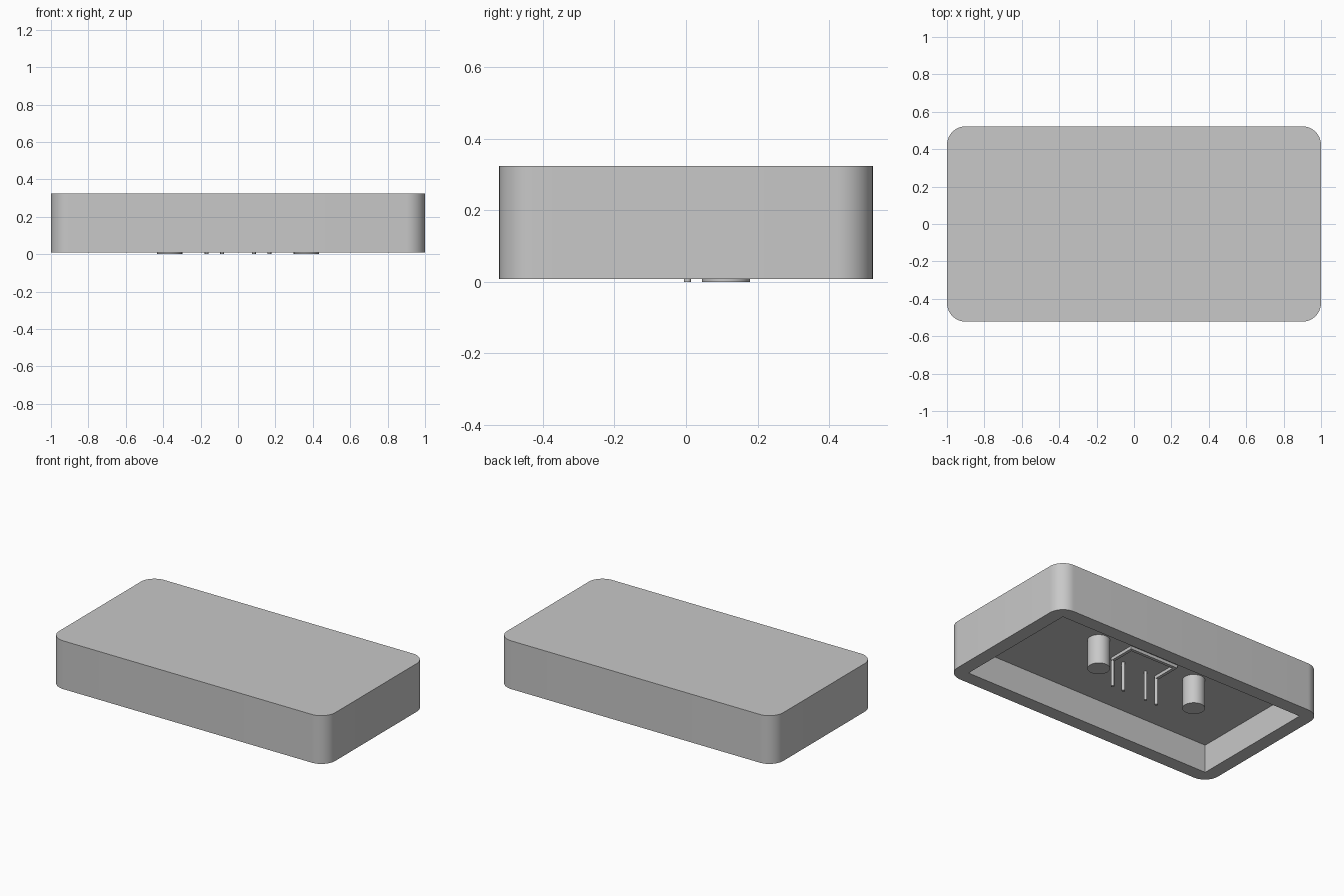
import bpy, bmesh, math

if "Cube" in bpy.data.objects:
    bpy.data.objects.remove(bpy.data.objects["Cube"], do_unlink=True)

grey = bpy.data.materials.new("plain grey")
grey.use_nodes = True
COLOUR = (0.58, 0.58, 0.58, 1)
grey.diffuse_color = COLOUR
grey.node_tree.nodes["Principled BSDF"].inputs["Base Color"].default_value = COLOUR

RIM, TOP, CEILING = 0.008, 0.324, 0.192   # heights of rim, lid and cavity ceiling
HALF_X, HALF_Y, WALL = 1.0, 0.522, 0.09
OVERLAP = 0.01                            # how far parts sink into the ceiling


def box(name, x, y, z, radius=0):
    """Box between (low, high) pairs, with optional rounded upright edges."""
    bm = bmesh.new()
    bmesh.ops.create_cube(bm, size=1)
    for v in bm.verts:
        v.co = [lo + (c + 0.5) * (hi - lo) for c, (lo, hi) in zip(v.co, (x, y, z))]
    if radius:
        upright = [e for e in bm.edges
                   if abs(e.verts[0].co.z - e.verts[1].co.z) > 0.01]
        bmesh.ops.bevel(bm, geom=upright, offset=radius, segments=12,
                        profile=0.5, affect='EDGES')
    mesh = bpy.data.meshes.new(name)
    bm.to_mesh(mesh)
    bm.free()
    mesh.materials.append(grey)
    ob = bpy.data.objects.new(name, mesh)
    bpy.context.collection.objects.link(ob)
    return ob


def smooth(ob):
    bpy.ops.object.select_all(action='DESELECT')
    ob.select_set(True)
    bpy.context.view_layer.objects.active = ob
    bpy.ops.object.shade_smooth_by_angle(angle=math.radians(30))


def post(name, x, y, radius, sides):
    """Round post hanging from the cavity ceiling to the ground."""
    height = CEILING + OVERLAP
    bpy.ops.mesh.primitive_cylinder_add(vertices=sides, radius=radius, depth=height,
                                        location=(x, y, height / 2))
    ob = bpy.context.object
    ob.name = name
    ob.data.materials.append(grey)
    smooth(ob)


# Rounded case, hollowed from below
case = box("case", (-HALF_X, HALF_X), (-HALF_Y, HALF_Y), (RIM, TOP), radius=0.1)
inner_x, inner_y = HALF_X - WALL, HALF_Y - WALL
cutter = box("cavity_cutter", (-inner_x, inner_x), (-inner_y, inner_y), (-0.1, CEILING))
cutter.hide_render = True
cut = case.modifiers.new("cavity", 'BOOLEAN')
cut.operation = 'DIFFERENCE'
cut.solver = 'EXACT'
cut.object = cutter
bpy.context.view_layer.objects.active = case
bpy.ops.object.modifier_apply(modifier=cut.name)
bpy.data.objects.remove(cutter, do_unlink=True)
smooth(case)

# Mirrored pegs and thin pins
for side, sign in (("left", 1), ("right", -1)):
    post(f"{side}_peg", sign * 0.365, 0.112, 0.067, 48)
    post(f"{side}_outer_pin", sign * 0.168, 0.004, 0.01, 16)
    post(f"{side}_inner_pin", sign * 0.085, 0.004, 0.01, 16)

# U-shaped rib on the cavity ceiling
rib_z = (CEILING - 0.02, CEILING + OVERLAP)
for side, sign in (("left", 1), ("right", -1)):
    box(f"{side}_rib", sorted((sign * 0.158, sign * 0.178)), (0.004, 0.165), rib_z)
box("back_rib", (-0.178, 0.178), (0.165, 0.185), rib_z)
